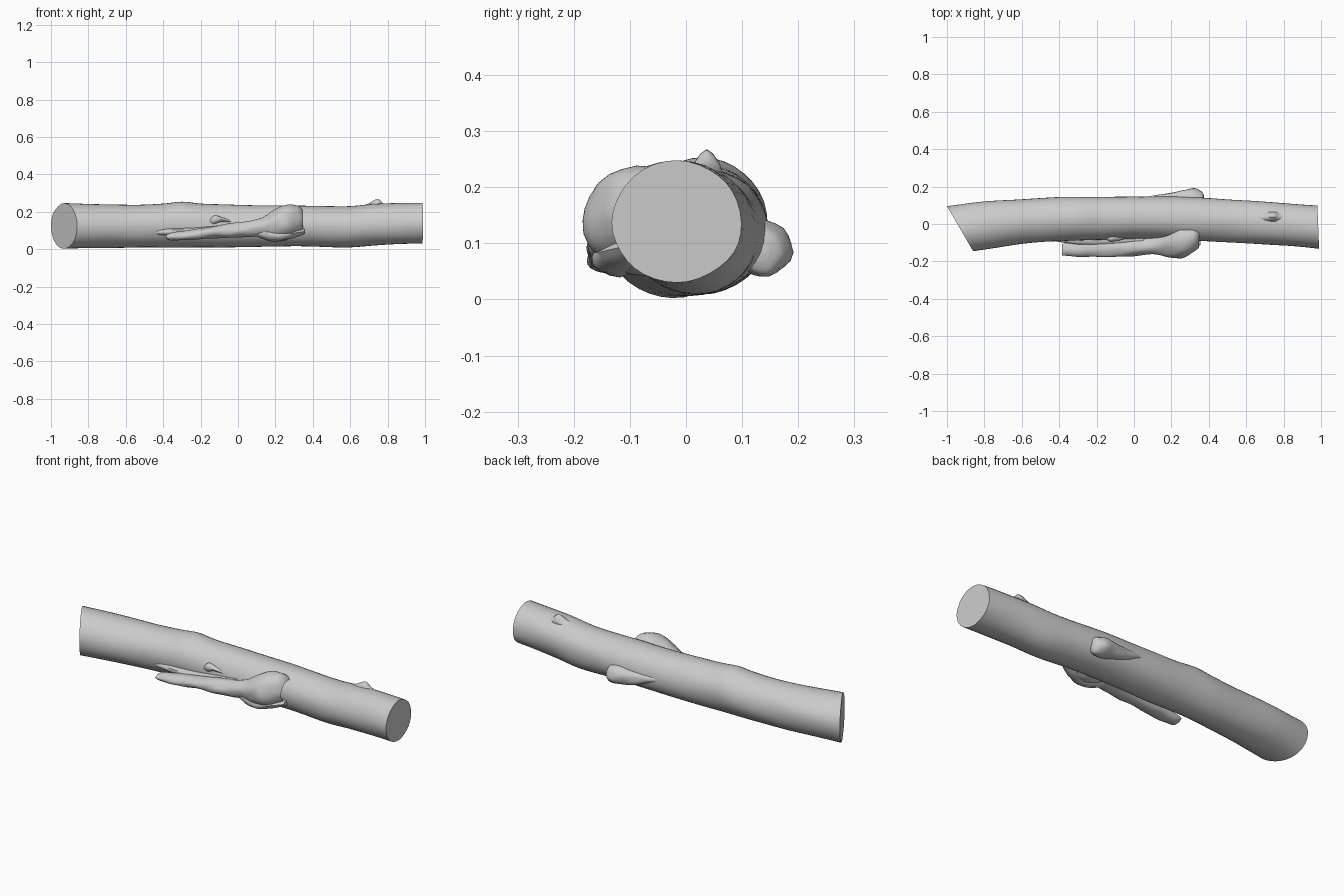
import bpy, bmesh, math
from mathutils import Vector, noise


def spline(rows, t):
    # Catmull-Rom through the rows, t in 0..1
    n = len(rows) - 1
    f = min(t * n, n - 1e-6)
    i = int(f)
    u = f - i
    p = [rows[max(0, min(n, i + k))] for k in (-1, 0, 1, 2)]
    return [0.5 * (2 * b + (c - a) * u + (2 * a - 5 * b + 4 * c - d) * u * u
                   + (3 * b - a - 3 * c + d) * u ** 3) for a, b, c, d in zip(*p)]


def loft(name, rows, rings, sides, rough=0.0, scale=6.0, power=1.0, skew=None, hollow=0.0):
    # rows: x, y centre, z centre, y radius, z radius, tilt
    bm = bmesh.new()
    loops = []
    for r in range(rings + 1):
        x, y, z, ry, rz, tilt = spline(rows, r / rings)
        ring = []
        for s in range(sides):
            a = math.tau * s / sides
            c, d = math.cos(a), math.sin(a)
            c = math.copysign(abs(c) ** power, c)
            d = math.copysign(abs(d) ** power, d)
            k = 1 + rough * noise.noise(Vector((x * scale, c * 1.3, d * 1.3 + 7)))
            py, pz = c * ry * k, d * rz * k
            ct, st = math.cos(tilt), math.sin(tilt)
            v = Vector((x, y + py * ct - pz * st, z + py * st + pz * ct))
            if skew:
                v.x += skew(x, v.y - y)
            ring.append(bm.verts.new(v))
        loops.append(ring)
    for a, b in zip(loops, loops[1:]):
        for s in range(sides):
            t = (s + 1) % sides
            bm.faces.new((a[s], a[t], b[t], b[s]))
    bm.faces.new(loops[0])
    end = bm.faces.new(loops[-1])
    bmesh.ops.recalc_face_normals(bm, faces=bm.faces)
    if hollow:
        bmesh.ops.inset_region(bm, faces=[end], thickness=0.018)
        for v in end.verts:
            v.co.x -= hollow
    me = bpy.data.meshes.new(name)
    bm.to_mesh(me)
    bm.free()
    ob = bpy.data.objects.new(name, me)
    bpy.context.collection.objects.link(ob)
    bpy.ops.object.select_all(action='DESELECT')
    ob.select_set(True)
    bpy.context.view_layer.objects.active = ob
    bpy.ops.object.shade_smooth_by_angle(angle=math.radians(45))
    return ob


# Trunk, bowed towards the back, with a slanted cut on the left end
def cut(x, dy):
    w = max(0.0, min(1.0, (-0.45 - x) / 0.48))
    return -0.58 * dy * w - (0.04 * dy if x > 0.9 else 0)


loft("trunk", [
    (-0.93, -0.025, 0.123, 0.121, 0.121, 0),
    (-0.75, 0.000, 0.123, 0.121, 0.117, 0),
    (-0.55, 0.017, 0.123, 0.117, 0.114, 0),
    (-0.40, 0.026, 0.127, 0.116, 0.118, 0),
    (-0.30, 0.029, 0.132, 0.116, 0.122, 0),
    (-0.18, 0.031, 0.126, 0.115, 0.115, 0),
    (0.00, 0.034, 0.123, 0.114, 0.113, 0),
    (0.20, 0.033, 0.124, 0.116, 0.110, 0),
    (0.40, 0.023, 0.122, 0.115, 0.109, 0),
    (0.58, 0.013, 0.119, 0.115, 0.109, 0),
    (0.72, 0.003, 0.130, 0.114, 0.111, 0),
    (0.85, -0.006, 0.135, 0.114, 0.110, 0),
    (0.985, -0.017, 0.138, 0.116, 0.108, 0),
], 72, 36, rough=0.035, scale=4, skew=cut)

# Broken branch lying along the front, flaring to a hollow snapped end
loft("front_branch", [
    (-0.385, -0.138, 0.066, 0.030, 0.010, 0.1),
    (-0.35, -0.136, 0.067, 0.036, 0.021, 0.1),
    (-0.24, -0.134, 0.078, 0.042, 0.027, 0.1),
    (-0.10, -0.128, 0.094, 0.046, 0.034, 0),
    (0.02, -0.120, 0.104, 0.050, 0.041, 0),
    (0.12, -0.108, 0.115, 0.055, 0.050, 0),
    (0.20, -0.102, 0.130, 0.076, 0.080, 0),
    (0.26, -0.092, 0.144, 0.092, 0.092, 0),
    (0.32, -0.076, 0.153, 0.078, 0.074, 0),
    (0.348, -0.068, 0.150, 0.060, 0.054, 0),
], 56, 24, rough=0.16, scale=11, hollow=0.045)

# Lower splinter on the front of the snapped end
loft("branch_splinter", [
    (0.10, -0.115, 0.085, 0.030, 0.020, 0),
    (0.19, -0.128, 0.076, 0.040, 0.034, 0),
    (0.27, -0.115, 0.082, 0.045, 0.030, 0),
    (0.355, -0.090, 0.094, 0.022, 0.012, 0),
], 20, 14, rough=0.2, scale=14)

# Raised bark where the branch meets the trunk
loft("bark_ridge", [
    (-0.46, -0.075, 0.090, 0.006, 0.006, 0),
    (-0.38, -0.078, 0.092, 0.022, 0.018, 0),
    (-0.20, -0.086, 0.095, 0.028, 0.022, 0),
    (0.05, -0.080, 0.110, 0.030, 0.030, 0),
], 24, 12, rough=0.15)

# Small bark flake above the branch
loft("bark_flake", [
    (-0.155, -0.070, 0.145, 0.008, 0.008, 0),
    (-0.125, -0.078, 0.158, 0.018, 0.024, 0),
    (-0.09, -0.074, 0.158, 0.016, 0.014, 0),
    (-0.03, -0.068, 0.145, 0.008, 0.006, 0),
], 14, 10, power=1.2)

# Branch stub on the back
loft("back_stub", [
    (0.06, 0.135, 0.128, 0.008, 0.008, 0),
    (0.14, 0.136, 0.112, 0.022, 0.024, 0.2),
    (0.22, 0.137, 0.098, 0.034, 0.036, 0.2),
    (0.31, 0.138, 0.090, 0.052, 0.049, 0.2),
    (0.36, 0.136, 0.088, 0.038, 0.042, 0.2),
    (0.375, 0.132, 0.090, 0.016, 0.022, 0.2),
], 30, 20, rough=0.15, scale=12)

# Little pointed knot on top near the right end
loft("top_knot", [
    (0.63, 0.030, 0.220, 0.012, 0.005, 0),
    (0.69, 0.034, 0.225, 0.024, 0.016, 0),
    (0.745, 0.037, 0.228, 0.028, 0.040, 0),
    (0.775, 0.035, 0.228, 0.024, 0.018, 0),
    (0.82, 0.030, 0.225, 0.012, 0.005, 0),
], 20, 12, power=1.4)
